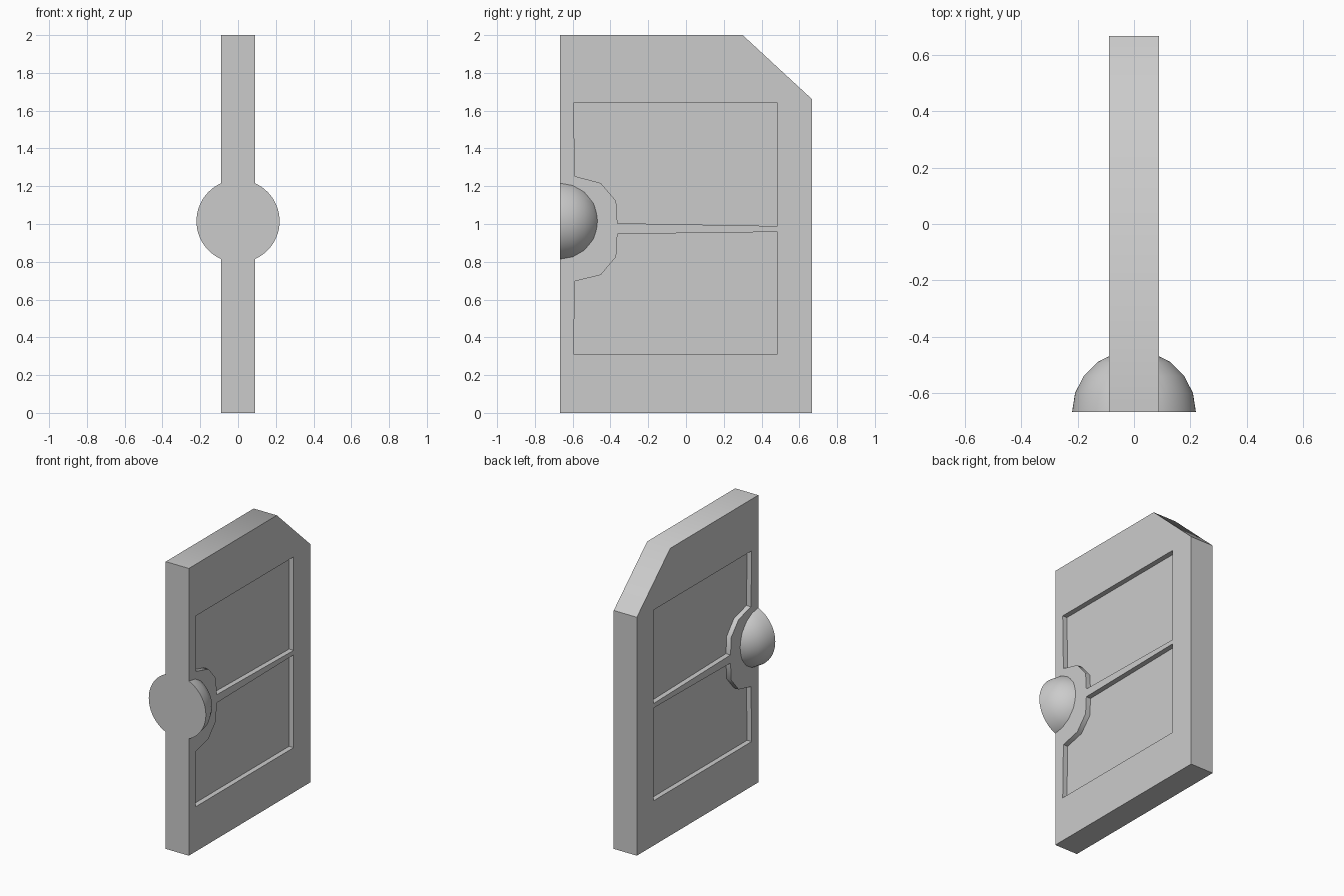
import bpy, bmesh, math
from mathutils import Matrix

if "Cube" in bpy.data.objects:
    bpy.data.objects.remove(bpy.data.objects["Cube"])

HALF_T, HALF_W, DEPTH = 0.089, 0.668, 0.035


def make_object(name, bm):
    bmesh.ops.recalc_face_normals(bm, faces=bm.faces)
    mesh = bpy.data.meshes.new(name)
    bm.to_mesh(mesh)
    bm.free()
    obj = bpy.data.objects.new(name, mesh)
    bpy.context.collection.objects.link(obj)
    return obj


def prism(name, outline, x0, x1):
    """Extrude a (y, z) outline along x."""
    bm = bmesh.new()
    face = bm.faces.new([bm.verts.new((x0, y, z)) for y, z in outline])
    ext = bmesh.ops.extrude_face_region(bm, geom=[face])
    verts = [g for g in ext["geom"] if isinstance(g, bmesh.types.BMVert)]
    bmesh.ops.translate(bm, verts=verts, vec=(x1 - x0, 0, 0))
    return make_object(name, bm)


def boolean(target, other, operation):
    mod = target.modifiers.new("bool", 'BOOLEAN')
    mod.operation = operation
    mod.solver = 'EXACT'
    mod.object = other
    bpy.context.view_layer.objects.active = target
    bpy.ops.object.modifier_apply(modifier=mod.name)
    bpy.data.objects.remove(other)


# Door slab with one clipped top corner
door = prism("door", [(-HALF_W, 0), (HALF_W, 0), (HALF_W, 1.66),
                      (0.30, 2), (-HALF_W, 2)], -HALF_T, HALF_T)

# Recessed panels on both faces, stepping around the knob
upper = [(-0.595, 1.64), (0.485, 1.64), (0.485, 0.989), (-0.363, 1.004),
         (-0.37, 1.122), (-0.452, 1.217), (-0.588, 1.253)]
lower = [(-0.595, 0.312), (0.485, 0.312), (0.485, 0.958), (-0.363, 0.947),
         (-0.37, 0.826), (-0.452, 0.73), (-0.588, 0.697)]
for side in (-1, 1):
    for outline in (upper, lower):
        cutter = prism("panel_cutter", outline,
                       side * (HALF_T - DEPTH), side * (HALF_T + 0.1))
        cutter.hide_render = True
        boolean(door, cutter, 'DIFFERENCE')

# Half-round knob, cut flush with the door edge
bm = bmesh.new()
bmesh.ops.create_uvsphere(bm, u_segments=64, v_segments=10, radius=0.22,
                          matrix=Matrix.Rotation(math.pi / 2, 4, 'X'))
bmesh.ops.delete(bm, geom=[v for v in bm.verts if v.co.y < -0.001], context='VERTS')
bmesh.ops.holes_fill(bm, edges=[e for e in bm.edges if e.is_boundary], sides=0)
bmesh.ops.translate(bm, verts=bm.verts, vec=(0, -HALF_W, 1.015))
boolean(door, make_object("knob", bm), 'UNION')

# Smooth the knob, keep the panel and door edges sharp
bpy.ops.object.select_all(action='DESELECT')
door.select_set(True)
bpy.context.view_layer.objects.active = door
bpy.ops.object.shade_smooth_by_angle(angle=math.radians(45))
